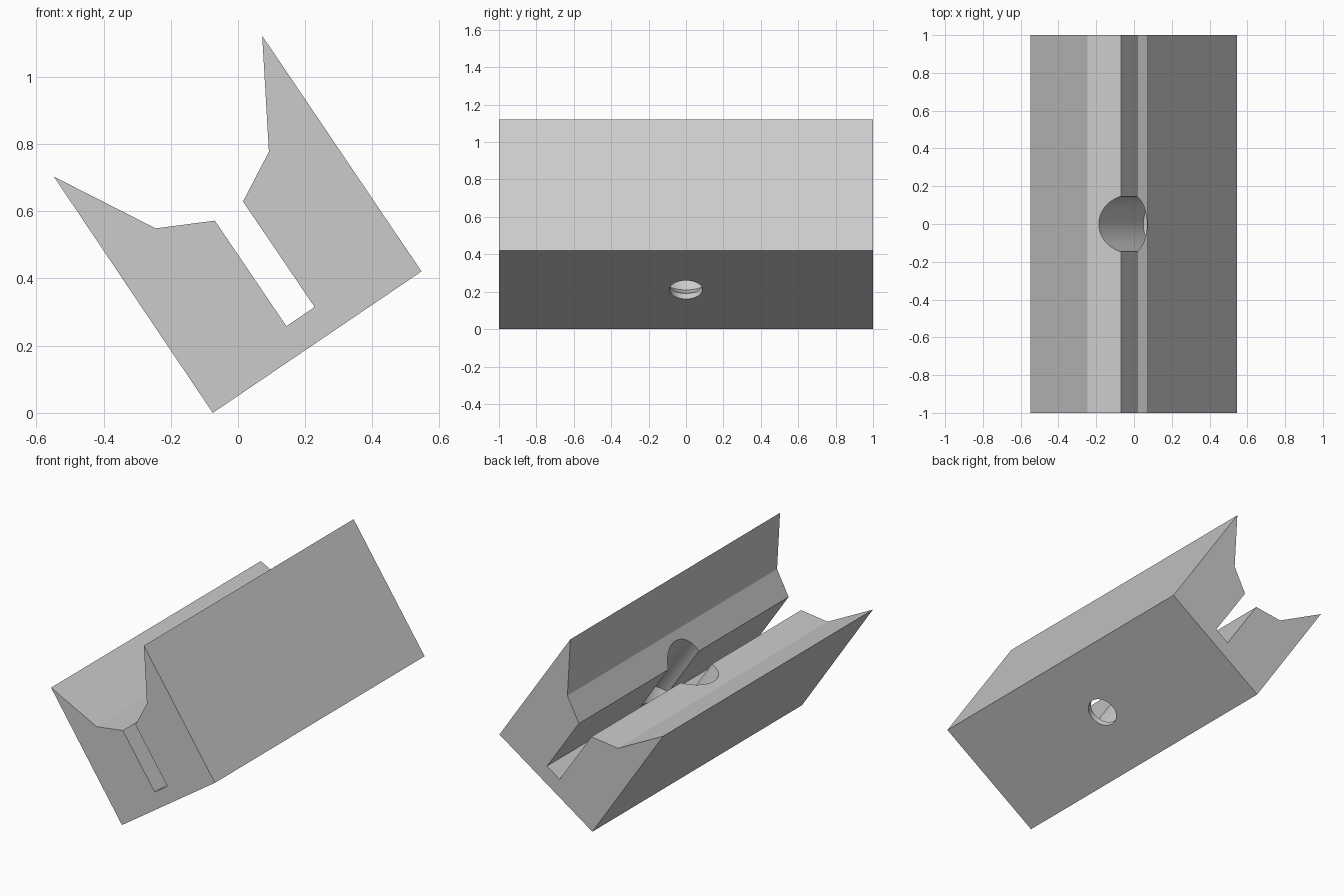
import bpy, bmesh, math
from mathutils import Vector

cube = bpy.data.objects.get("Cube")
if cube:
    bpy.data.objects.remove(cube, do_unlink=True)

grey = bpy.data.materials.new("plain grey")
grey.use_nodes = True
colour = (0.6, 0.6, 0.6, 1)
grey.diffuse_color = colour
grey.node_tree.nodes["Principled BSDF"].inputs["Base Color"].default_value = colour


def make_object(name, bm):
    bmesh.ops.recalc_face_normals(bm, faces=bm.faces)
    mesh = bpy.data.meshes.new(name)
    bm.to_mesh(mesh)
    bm.free()
    mesh.materials.append(grey)
    obj = bpy.data.objects.new(name, mesh)
    bpy.context.collection.objects.link(obj)
    return obj


# Tilted block with a V mouth and a narrow slot, extruded along y
profile = [(-0.075, 0), (0.546, 0.421), (0.072, 1.122), (0.092, 0.777),
           (0.015, 0.629), (0.228, 0.315), (0.144, 0.258), (-0.069, 0.572),
           (-0.245, 0.549), (-0.548, 0.703)]
bm = bmesh.new()
face = bm.faces.new([bm.verts.new((x, -1, z)) for x, z in profile])
ext = bmesh.ops.extrude_face_region(bm, geom=[face])
bmesh.ops.translate(bm, vec=(0, 2, 0),
                    verts=[v for v in ext["geom"] if isinstance(v, bmesh.types.BMVert)])
block = make_object("slotted_block", bm)

# Countersunk screw hole, square to the base: (radius, distance from base)
corner, end = [Vector((x, 0, z)) for x, z in profile[:2]]
side = (end - corner).normalized()
axis = Vector((-side.z, 0, side.x))
centre = (corner + end) / 2
steps = [(0.088, -0.1), (0.088, 0.035), (0.155, 0.104), (0.155, 1.0)]
segments = 64
bm = bmesh.new()
rings = []
for radius, height in steps:
    ring = []
    for i in range(segments):
        a = math.tau * i / segments
        offset = side * math.cos(a) + Vector((0, math.sin(a), 0))
        ring.append(bm.verts.new(centre + axis * height + offset * radius))
    rings.append(ring)
for low, high in zip(rings, rings[1:]):
    for i in range(segments):
        j = (i + 1) % segments
        bm.faces.new((low[i], low[j], high[j], high[i]))
bm.faces.new(rings[0])
bm.faces.new(rings[-1])
cutter = make_object("screw_hole_cutter", bm)
cutter.hide_render = True

# Drill the hole, then drop the cutter
drill = block.modifiers.new("drill", "BOOLEAN")
drill.operation = "DIFFERENCE"
drill.solver = "EXACT"
drill.object = cutter
bpy.ops.object.select_all(action="DESELECT")
block.select_set(True)
bpy.context.view_layer.objects.active = block
bpy.ops.object.modifier_apply(modifier=drill.name)
bpy.data.objects.remove(cutter, do_unlink=True)

# Smooth bore, crisp block edges
bpy.ops.object.shade_smooth_by_angle(angle=math.radians(20))
